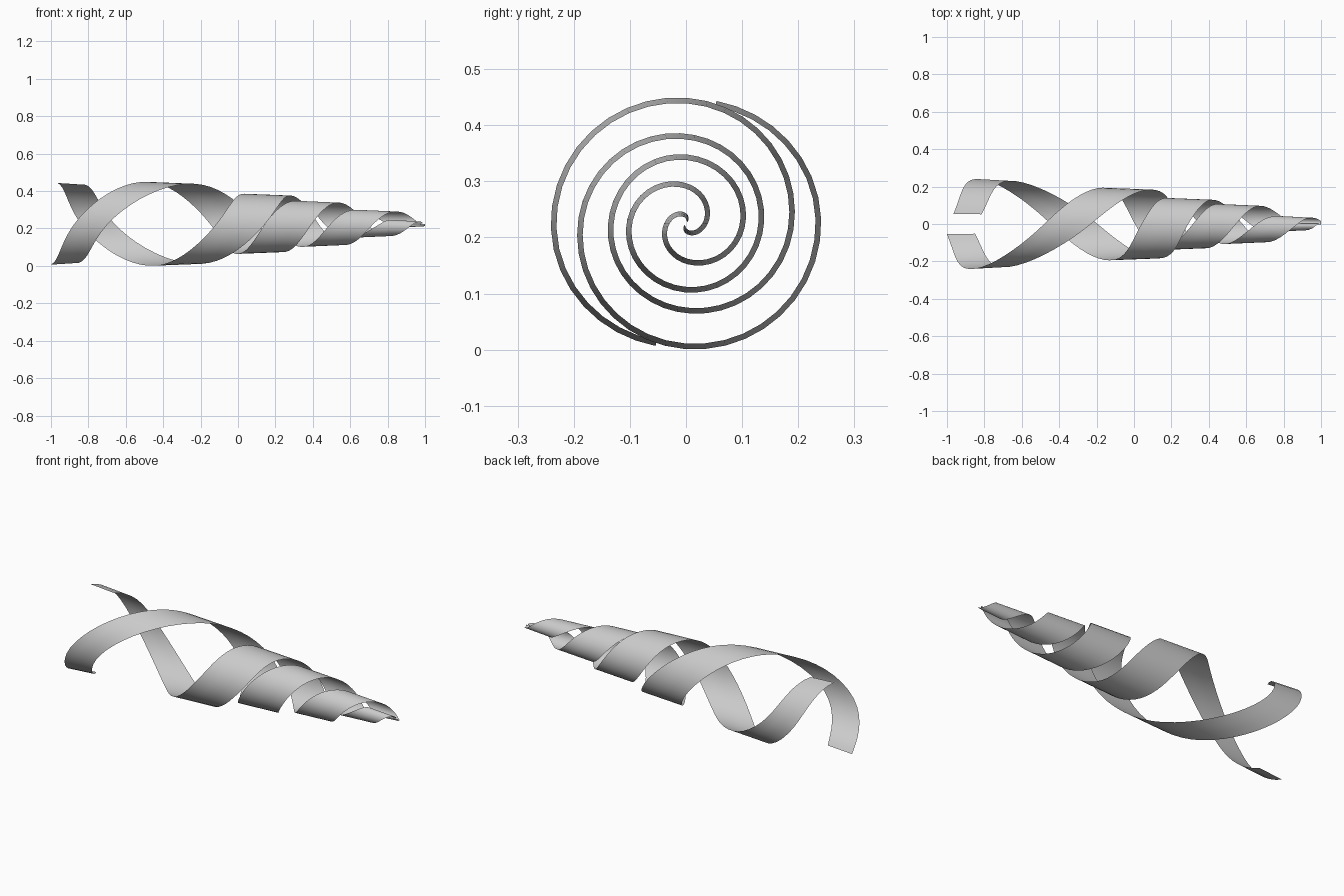
import bpy, bmesh, math

if "Cube" in bpy.data.objects:
    bpy.data.objects.remove(bpy.data.objects["Cube"])

CZ = 0.225  # height of the spiral axis
# turn angle (deg), centre x, width along x, radius
KEYS = [
    (0, -0.925, 0.15, 0.220), (76, -0.785, 0.18, 0.236), (166, -0.355, 0.25, 0.219),
    (256, -0.02, 0.26, 0.188), (346, 0.13, 0.25, 0.155), (436, 0.27, 0.25, 0.134),
    (526, 0.43, 0.23, 0.118), (616, 0.575, 0.23, 0.101), (706, 0.73, 0.22, 0.067),
    (796, 0.85, 0.18, 0.034), (886, 0.905, 0.16, 0.013), (925, 0.91, 0.15, 0.004),
]


def sample(t, col):
    # smooth cubic Hermite interpolation through the key table
    n = len(KEYS)
    i = next((k for k in range(n - 1) if t <= KEYS[k + 1][0]), n - 2)

    def slope(k):
        a, b = max(k - 1, 0), min(k + 1, n - 1)
        return (KEYS[b][col] - KEYS[a][col]) / (KEYS[b][0] - KEYS[a][0])

    h = KEYS[i + 1][0] - KEYS[i][0]
    u = (t - KEYS[i][0]) / h
    return ((2*u**3 - 3*u**2 + 1) * KEYS[i][col] + (u**3 - 2*u*u + u) * h * slope(i)
            + (3*u*u - 2*u**3) * KEYS[i + 1][col] + (u**3 - u*u) * h * slope(i + 1))


def ribbon(name, phase, shift, steps=100, across=3):
    bm = bmesh.new()
    rows = []
    for s in range(steps + 1):
        t = KEYS[-1][0] * s / steps
        a = math.radians(-104 - t + phase)
        x, w, r = (sample(t, c) for c in (1, 2, 3))
        row = []
        for j in range(across + 1):
            v = j / across - 0.5
            rr = max(r - v * min(0.010, r), 0.001)  # slight taper towards the tip
            row.append(bm.verts.new((min(x + shift + v * w, 1.0),
                                     rr * math.cos(a), CZ + rr * math.sin(a))))
        rows.append(row)
    for p, q in zip(rows, rows[1:]):
        for j in range(across):
            f = bm.faces.new((p[j], q[j], q[j + 1], p[j + 1]))
            f.smooth = True
    # face normals outward from the axis
    bm.normal_update()
    for f in bm.faces:
        c = f.calc_center_median()
        if f.normal.y * c.y + f.normal.z * (c.z - CZ) < 0:
            f.normal_flip()
    me = bpy.data.meshes.new(name)
    bm.to_mesh(me)
    bm.free()
    ob = bpy.data.objects.new(name, me)
    bpy.context.collection.objects.link(ob)


# two interleaved tapering spiral ribbons
ribbon("spiral_ribbon_a", 0, 0.0)
ribbon("spiral_ribbon_b", 180, 0.035)
